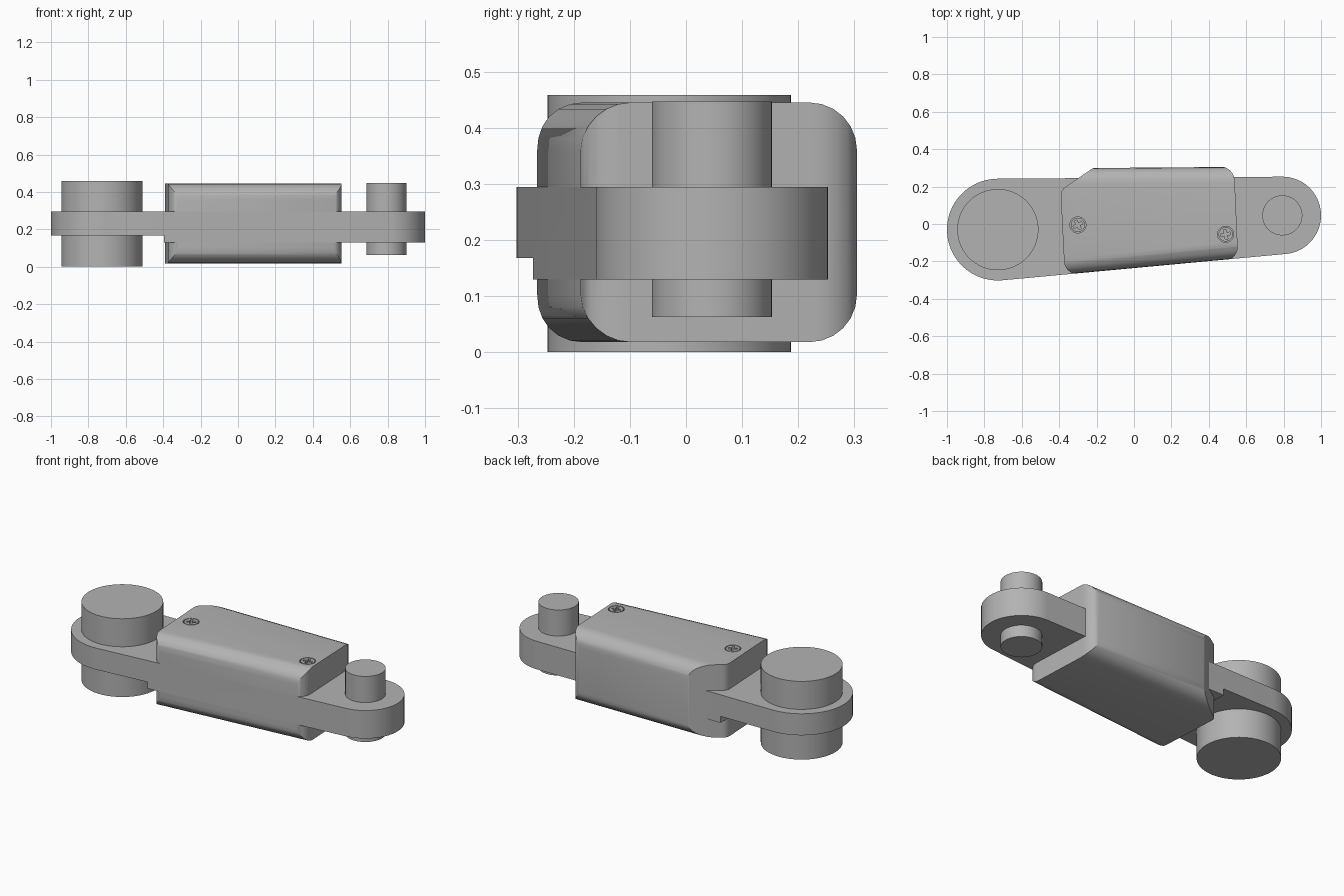
import bpy, bmesh, math
from mathutils import Vector

cube = bpy.data.objects.get("Cube")
if cube:
    bpy.data.objects.remove(cube, do_unlink=True)

grey = bpy.data.materials.new("machined grey")
grey.use_nodes = True
grey.diffuse_color = (0.45, 0.45, 0.45, 1)
grey.node_tree.nodes["Principled BSDF"].inputs["Base Color"].default_value = (0.45, 0.45, 0.45, 1)


def loft(name, lower, upper):
    """Closed solid between two matching loops of 3D points."""
    bm = bmesh.new()
    a = [bm.verts.new(p) for p in lower]
    b = [bm.verts.new(p) for p in upper]
    n = len(a)
    bm.faces.new(a[::-1])
    bm.faces.new(b)
    for i in range(n):
        j = (i + 1) % n
        bm.faces.new((a[i], a[j], b[j], b[i]))
    bmesh.ops.recalc_face_normals(bm, faces=bm.faces)
    mesh = bpy.data.meshes.new(name)
    bm.to_mesh(mesh)
    bm.free()
    mesh.materials.append(grey)
    obj = bpy.data.objects.new(name, mesh)
    bpy.context.collection.objects.link(obj)
    return obj


def prism(name, outline, z0, z1):
    return loft(name, [(x, y, z0) for x, y in outline], [(x, y, z1) for x, y in outline])


def arc(c, r, start, end, steps):
    return [(c[0] + r * math.cos(start + (end - start) * i / steps),
             c[1] + r * math.sin(start + (end - start) * i / steps)) for i in range(steps + 1)]


def disc(c, r, steps=64):
    return arc(c, r, 0, math.tau, steps)[:-1]


def rounded(corners, steps):
    """Polygon of (x, y, radius) corners, each replaced by a tangent arc."""
    out = []
    for i, (x, y, r) in enumerate(corners):
        p = Vector((x, y))
        u = (Vector(corners[i - 1][:2]) - p).normalized()
        v = (Vector(corners[(i + 1) % len(corners)][:2]) - p).normalized()
        half = u.angle(v) / 2
        c = p + (u + v).normalized() * r / math.sin(half)
        t0 = p + u * r / math.tan(half) - c
        t1 = p + v * r / math.tan(half) - c
        a0 = math.atan2(t0.y, t0.x)
        sweep = (math.atan2(t1.y, t1.x) - a0 + math.pi) % math.tau - math.pi
        out += arc(c, r, a0, a0 + sweep, steps)
    return out


def boolean(obj, cutter, operation):
    mod = obj.modifiers.new("cut", "BOOLEAN")
    mod.operation = operation
    mod.solver = "EXACT"
    mod.object = cutter
    bpy.context.view_layer.objects.active = obj
    bpy.ops.object.modifier_apply(modifier=mod.name)
    bpy.data.objects.remove(cutter, do_unlink=True)


def smooth(obj):
    bpy.ops.object.select_all(action="DESELECT")
    obj.select_set(True)
    bpy.context.view_layer.objects.active = obj
    bpy.ops.object.shade_smooth_by_angle(angle=math.radians(32))


# Link plate: two round ends joined by their common tangents
big, big_r = Vector((-0.728, -0.03)), 0.272
small, small_r = Vector((0.793, 0.046)), 0.207
axis = small - big
heading = math.atan2(axis.y, axis.x)
spread = math.acos((big_r - small_r) / axis.length)
outline = arc(small, small_r, heading - spread, heading + spread, 32)
outline += arc(big, big_r, heading + spread, heading + math.tau - spread, 40)
plate = prism("link_plate", outline, 0.13, 0.294)
step = prism("step_cutter", [(-1.2, -0.6), (-0.395, -0.6), (-0.395, 0.6), (-1.2, 0.6)], 0, 0.168)
boolean(plate, step, "DIFFERENCE")
smooth(plate)

# Pivot pins
smooth(prism("large_pivot", disc(big, 0.217), 0, 0.458))
smooth(prism("small_pivot", disc(small, 0.107), 0.063, 0.447))

# Housing: rounded bar following the plate's front edge, trimmed to its plan outline
normal = Vector((math.cos(heading - spread), math.sin(heading - spread)))
touch = big + normal * big_r


def front_y(x):
    return touch.y - (x - touch.x) * normal.x / normal.y


def section(x, back):
    f, r, low, high = front_y(x), 0.085, 0.018, 0.445
    return [(x, y, z) for y, z in rounded(
        [(f, low, r), (back, low, r), (back, high, r), (f, high, r)], 6)]


housing = loft("housing", section(-0.5, 0.297), section(0.65, 0.306))
plan = rounded([(-0.37, front_y(-0.37) - 0.004, 0.07), (0.557, front_y(0.557) - 0.004, 0.07),
                (0.535, 0.309, 0.08), (-0.215, 0.302, 0.06), (-0.393, 0.18, 0.05)], 6)
boolean(housing, prism("plan_cutter", plan, -0.1, 0.6), "INTERSECT")

# Cross-head screws sunk flush into the housing top
for name, centre, turn in (("left_screw", (0.49, -0.055), 0.2), ("right_screw", (-0.3, -0.005), 0.5)):
    boolean(housing, prism("pocket_cutter", disc(centre, 0.043, 32), 0.425, 0.5), "DIFFERENCE")
    screw = prism(name, disc(centre, 0.038, 32), 0.42, 0.445)
    cross = []
    for k in range(4):
        for px, py in ((0.007, -0.007), (0.026, -0.007), (0.026, 0.007)):
            a = turn + k * math.pi / 2
            cross.append((centre[0] + px * math.cos(a) - py * math.sin(a),
                          centre[1] + px * math.sin(a) + py * math.cos(a)))
    boolean(screw, prism("cross_cutter", cross, 0.43, 0.5), "DIFFERENCE")
    smooth(screw)
smooth(housing)
